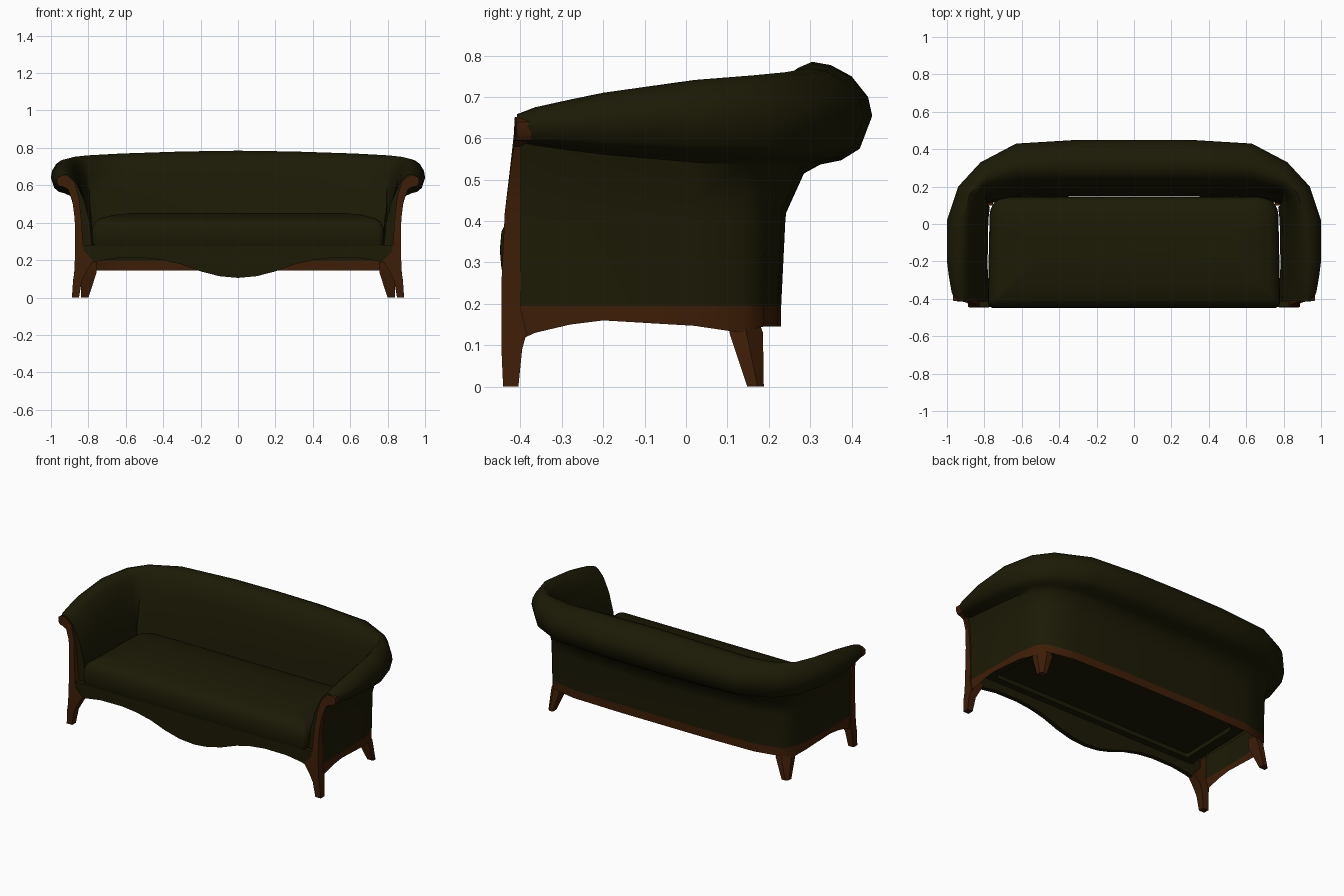
import bpy, bmesh, math
from mathutils import Vector

if "Cube" in bpy.data.objects:
    bpy.data.objects.remove(bpy.data.objects["Cube"])


def material(name, rgb):
    m = bpy.data.materials.new(name)
    m.diffuse_color = (*rgb, 1)
    m.use_nodes = True
    m.node_tree.nodes["Principled BSDF"].inputs["Base Color"].default_value = m.diffuse_color
    return m


GREEN = material("dark olive upholstery", (0.0115, 0.010, 0.0015))
WOOD = material("dark brown wood", (0.048, 0.0125, 0.002))


def loft(name, rings, mats, wood_segments=(), mirror=False, angle=40, closed=True):
    """Skin a list of rings, cap both ends, smooth shade."""
    bm = bmesh.new()
    rows = [[bm.verts.new(p) for p in r] for r in rings]
    n = len(rows[0])
    for a, b in zip(rows, rows[1:]):
        for i in range(n if closed else n - 1):
            j = (i + 1) % n
            f = bm.faces.new((a[i], a[j], b[j], b[i]))
            f.material_index = 1 if i in wood_segments else 0
    bm.faces.new(rows[0])
    bm.faces.new(rows[-1])
    bmesh.ops.recalc_face_normals(bm, faces=bm.faces)
    me = bpy.data.meshes.new(name)
    bm.to_mesh(me)
    bm.free()
    for m in mats:
        me.materials.append(m)
    ob = bpy.data.objects.new(name, me)
    bpy.context.collection.objects.link(ob)
    if mirror:
        ob.modifiers.new("Mirror", 'MIRROR')
    bpy.ops.object.select_all(action='DESELECT')
    ob.select_set(True)
    bpy.context.view_layer.objects.active = ob
    bpy.ops.object.shade_smooth_by_angle(angle=math.radians(angle))
    return ob


# Back and arms: one rolled section, open below, swept round a U.
# Section points are (outward offset, height), arm front and back centre.
arm = [(-.088, .26), (-.075, .40), (-.045, .52), (-.01, .61), (.02, .65), (.04, .667),
       (.06, .675), (.08, .672), (.098, .662), (.111, .645), (.115, .63), (.105, .602),
       (.09, .592), (.065, .587), (.025, .583), (.004, .50), (0, .40), (0, .195)]
back = [(-.08, .26), (-.068, .40), (-.045, .52), (-.025, .66), (.01, .745), (.04, .77),
        (.075, .785), (.12, .777), (.17, .75), (.21, .70), (.22, .655), (.19, .575),
        (.145, .547), (.095, .537), (.055, .515), (.012, .42), (.01, .40), (0, .195)]
EDGE = 10  # widest point of the roll
# wall point x, y, roll edge x, y, blend arm->back, bottom height
stations = [(.868, -.408, .957, -.408, -.15, .11), (.868, -.365, .975, -.365, 0, .13),
            (.868, -.28, .99, -.28, .17, .15), (.868, -.2, 1.0, -.2, .32, .16),
            (.862, .02, 1.0, .02, .6, .147), (.84, .135, .94, .2, .70, .13),
            (.80, .187, .82, .33, .77, .145), (.63, .222, .63, .43, .86, .145),
            (.3, .23, .3, .45, .96, .145), (0, .23, 0, .45, 1, .145)]


def section(st, side):
    bx, by, ox, oy, w, zb = st
    pts = [(a[0] + (b[0] - a[0]) * w, a[1] + (b[1] - a[1]) * w) for a, b in zip(arm, back)]
    out = Vector((ox - bx, oy - by))
    reach = pts[EDGE][0]
    pts.append((0, zb))
    ring = []
    for d, z in pts:
        p = Vector((bx, by)) + (out * d / reach if d > 0 else out.normalized() * d)
        ring.append((side * p.x, p.y, z))
    return ring


rings = [section(s, -1) for s in stations] + [section(s, 1) for s in stations[-2::-1]]
loft("back_and_arms", rings, (GREEN, WOOD), wood_segments=(17,), angle=45, closed=False)

# Wooden front legs running up into the arm facings and scrolls
# inner x, inner z, outer x, outer z, front y, rear y
facing = [(.85, 0, .888, 0, -.442, -.405), (.835, .09, .882, .09, -.446, -.396),
          (.81, .14, .876, .13, -.446, -.385), (.775, .195, .873, .19, -.446, -.40),
          (.825, .25, .871, .25, -.446, -.40), (.838, .42, .873, .42, -.438, -.40),
          (.85, .53, .886, .52, -.425, -.40), (.873, .61, .91, .58, -.416, -.40),
          (.915, .65, .937, .592, -.414, -.38), (.945, .652, .955, .595, -.412, -.375),
          (.967, .64, .967, .61, -.410, -.375)]
loft("front_leg_and_arm_facing",
     [[(xi, f, zi), (xo, f, zo), (xo, r, zo), (xi, r, zi)] for xi, zi, xo, zo, f, r in facing],
     (WOOD,), mirror=True)

# Back legs: tapered, corner cut off to follow the rounded body
loft("back_leg", [[(x0, y0, z), (x1, y0, z), (x1, y1 - c, z), (x1 - c, y1, z), (x0, y1, z)]
                  for x0, x1, y0, y1, c, z in [(.80, .84, .148, .188, .015, 0),
                                               (.757, .838, .105, .186, .04, .13),
                                               (.755, .815, .10, .165, .03, .19)]],
     (WOOD,), mirror=True)

# Front apron with a scalloped lower edge
half = [(0, .105), (.1, .114), (.2, .14), (.3, .177), (.4, .2), (.5, .211), (.65, .21),
        (.75, .195), (.835, .17)]
curve = [(-x, z) for x, z in half[:0:-1]] + half
loft("front_apron", [[(x, -.443, z), (x, -.415, z), (x, -.415, .28), (x, -.443, .28)]
                     for x, z in curve], (GREEN,))


# Seat: rounded outline, tighter at the front corners
def outline(inset, z):
    pts = []
    corners = [(.782, -.45, .035, -90), (.772, .148, .10, 0)]
    for cx, cy, r, start in corners:
        r = max(r - inset * .3, .01)
        ox = cx - inset - r
        oy = cy + inset + r if start < 0 else cy - inset - r
        for k in range(6):
            t = math.radians(start + 18 * k)
            pts.append((ox + r * math.cos(t), oy + r * math.sin(t), z))
    return pts + [(-x, y, z) for x, y, z in reversed(pts)]


# Cushion with a recessed underside
loft("seat_cushion", [outline(i, z) for i, z in
                      [(.08, .285), (.075, .262), (.012, .262), (.004, .285), (0, .33),
                       (.004, .375), (.02, .405), (.05, .425), (.12, .442), (.22, .452)]],
     (GREEN,), angle=60)
